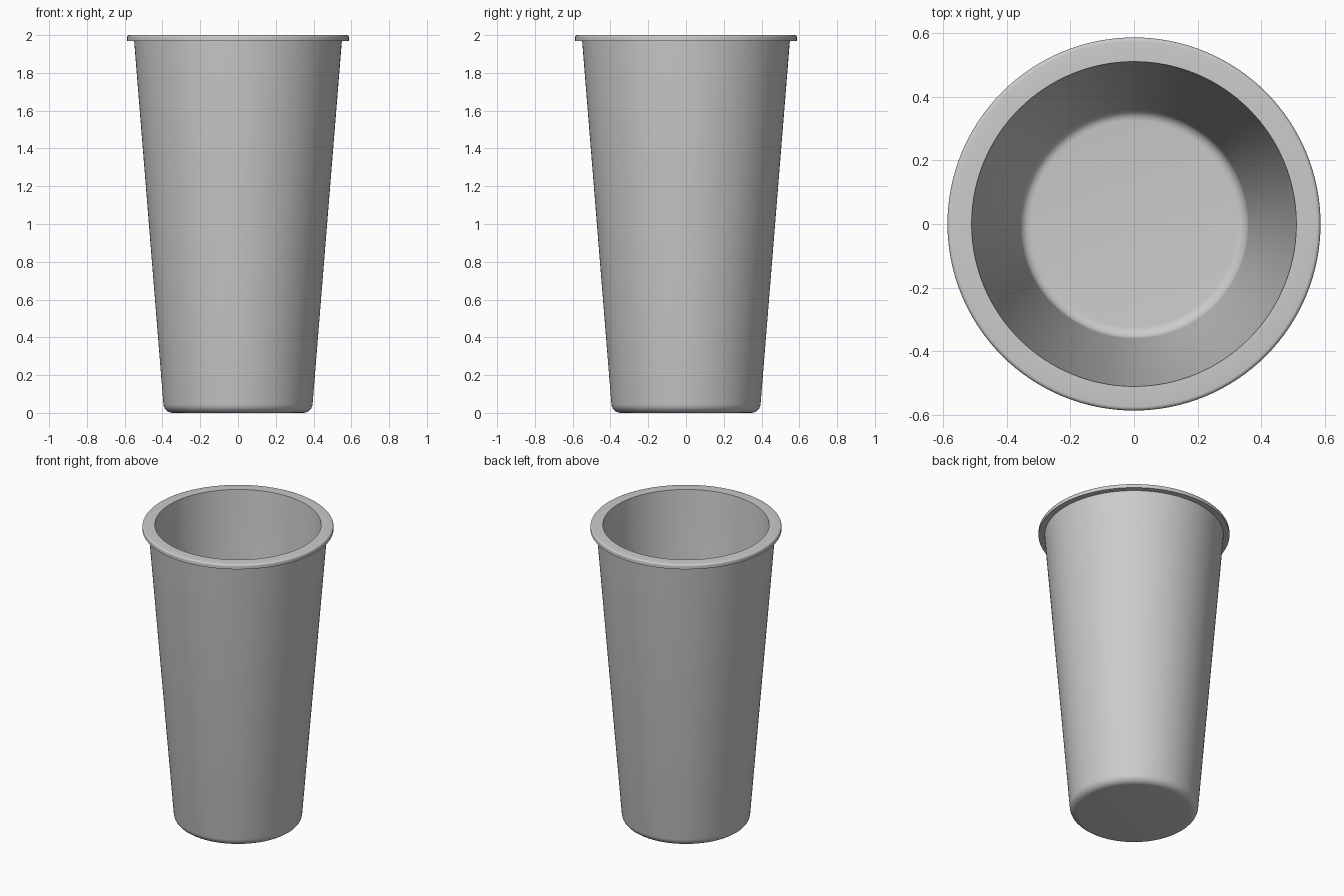
import bpy, bmesh, math

if "Cube" in bpy.data.objects:
    bpy.data.objects.remove(bpy.data.objects["Cube"])

SEGMENTS = 128


def arc(cx, cz, r, a0, a1, n=6):
    """Points on a fillet arc in the profile plane, angles in degrees."""
    return [(cx + r * math.cos(math.radians(a0 + (a1 - a0) * i / n)),
             cz + r * math.sin(math.radians(a0 + (a1 - a0) * i / n)))
            for i in range(n + 1)]


def lathe(name, profile):
    """Spin a (radius, height) profile around the z axis."""
    bm = bmesh.new()
    verts = [bm.verts.new((r, 0, z)) for r, z in profile]
    edges = [bm.edges.new(pair) for pair in zip(verts, verts[1:])]
    bmesh.ops.spin(bm, geom=verts + edges, cent=(0, 0, 0), axis=(0, 0, 1),
                   angle=2 * math.pi, steps=SEGMENTS, use_duplicate=False)
    bmesh.ops.remove_doubles(bm, verts=bm.verts, dist=1e-5)
    bmesh.ops.recalc_face_normals(bm, faces=bm.faces)
    mesh = bpy.data.meshes.new(name)
    bm.to_mesh(mesh)
    bm.free()
    obj = bpy.data.objects.new(name, mesh)
    bpy.context.collection.objects.link(obj)
    bpy.context.view_layer.objects.active = obj
    obj.select_set(True)
    bpy.ops.object.shade_smooth_by_angle(angle=math.radians(40))
    return obj


# Rounded base and tapered outer wall
outer = [(0, 0)] + arc(0.345, 0.05, 0.05, -90, -4) + [(0.55, 1.97)]
# Thin flared lip with softened top edge
rim = [(0.587, 1.97), (0.587, 1.988)] + arc(0.575, 1.988, 0.012, 15, 90, 4) + [(0.511, 2.0)]
# Inner wall down to a filleted floor
inner = arc(0.325, 0.08, 0.035, -4, -90) + [(0, 0.045)]

lathe("cup", outer + rim + inner)
